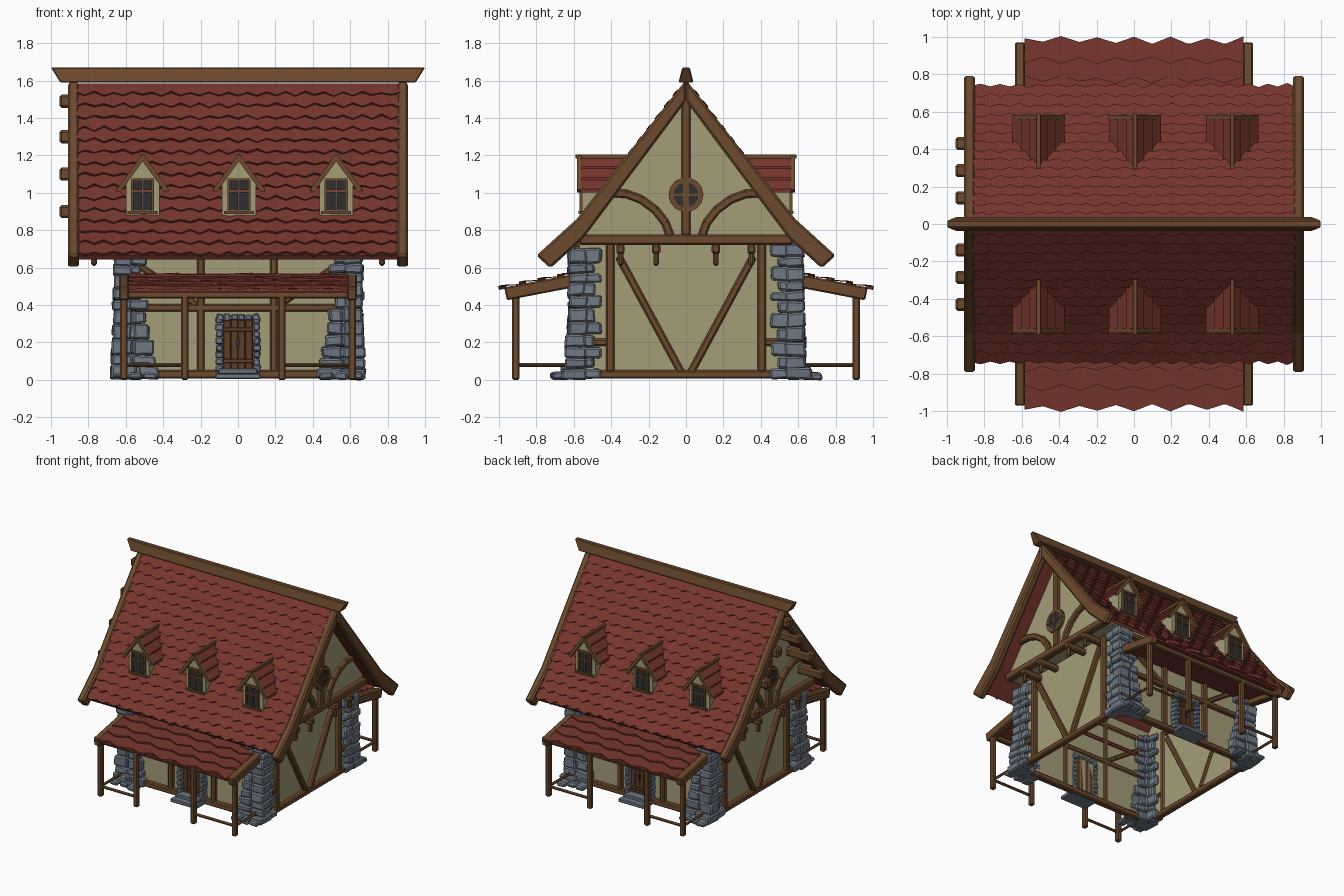
import bpy, bmesh, math, random
from mathutils import Vector, Matrix

if "Cube" in bpy.data.objects:
    bpy.data.objects.remove(bpy.data.objects["Cube"])

random.seed(4)
R = random.uniform


def material(name, rgb):
    m = bpy.data.materials.new(name)
    m.diffuse_color = (*rgb, 1)
    m.use_nodes = True
    m.node_tree.nodes["Principled BSDF"].inputs["Base Color"].default_value = m.diffuse_color
    return m


RED = material("roof_red", (0.18, 0.036, 0.026))
WOOD = material("wood", (0.15, 0.068, 0.027))
DOOR = material("door_wood", (0.11, 0.045, 0.02))
PLASTER = material("plaster", (0.37, 0.34, 0.19))
STONE = material("stone", (0.16, 0.19, 0.23))
DARK = material("glass", (0.025, 0.028, 0.035))


def finish(name, bm, mat, mirror="", bevel=0, recalc=True):
    if recalc:
        bmesh.ops.recalc_face_normals(bm, faces=bm.faces[:])
    me = bpy.data.meshes.new(name)
    bm.to_mesh(me)
    bm.free()
    me.materials.append(mat)
    ob = bpy.data.objects.new(name, me)
    bpy.context.collection.objects.link(ob)
    if bevel:
        b = ob.modifiers.new("bevel", "BEVEL")
        b.width, b.segments, b.limit_method = bevel, 1, "ANGLE"
    if mirror:
        m = ob.modifiers.new("mirror", "MIRROR")
        m.use_axis = ["X" in mirror, "Y" in mirror, False]
        m.use_mirror_merge = False
    return ob


def box(bm, c, s, jitter=0):
    vs = bmesh.ops.create_cube(bm, size=1, matrix=Matrix.Translation(c) @ Matrix.Diagonal((*s, 1)))["verts"]
    for v in vs:
        v.co += Vector((R(-1, 1), R(-1, 1), R(-1, 1))) * jitter
    return vs


def beam(bm, p, q, w, h=None):
    p, q = Vector(p), Vector(q)
    d = q - p
    rot = d.to_track_quat("Z", "Y").to_matrix().to_4x4()
    bmesh.ops.create_cube(bm, size=1, matrix=Matrix.Translation((p + q) / 2) @ rot
                          @ Matrix.Diagonal((w, h or w, d.length, 1)))


def chain(bm, pts, w):
    for p, q in zip(pts, pts[1:]):
        p, q = Vector(p), Vector(q)
        e = (q - p).normalized() * w * 0.2
        beam(bm, p - e, q + e, w)


def prism(bm, pts, a, b, axis="x"):
    at = (lambda p, t: (t, p[0], p[1])) if axis == "x" else (lambda p, t: (p[0], t, p[1]))
    f, g = [[bm.verts.new(at(p, t)) for p in pts] for t in (a, b)]
    bm.faces.new(f)
    bm.faces.new(g[::-1])
    for i in range(len(pts)):
        j = (i + 1) % len(pts)
        bm.faces.new((f[j], f[i], g[i], g[j]))


def tiles(bm, path, half, rows, n, lift, tooth):
    """Overlapping courses with a ragged lower edge, on the -y slope."""
    path = [Vector((0, *p)) for p in path]
    lens = [(b - a).length for a, b in zip(path, path[1:])]
    total = sum(lens)

    def at(s, up):
        for k, l in enumerate(lens):
            if s <= l or k == len(lens) - 1:
                d = (path[k + 1] - path[k]) / l
                return path[k] + d * s + Vector((0, d.z, -d.y)) * up
            s -= l
    for r in range(rows):
        s0, s1 = total * r / rows, total * (r + 1) / rows
        grid = []
        for i in range(n + 1):
            x = -half + 2 * half * i / n
            s = s1 + tooth * (0.5 if (i + r) % 2 else -0.5) + R(-.25, .25) * tooth
            up = lift * R(.8, 1.25)
            X = Vector((x, 0, 0))
            grid.append([bm.verts.new(X + at(max(0, s0 - tooth), 0)),
                         bm.verts.new(X + at(s, up)), bm.verts.new(X + at(s, -.003))])
        for (a, b, c), (a2, b2, c2) in zip(grid, grid[1:]):
            bm.faces.new((b, b2, a2, a))
            bm.faces.new((c, c2, b2, b))


# main roof: deck and tile courses
bm = bmesh.new()
prism(bm, [(0, 1.575), (-.56, .845), (-.725, .665), (-.71, .645), (-.545, .815), (0, 1.53)], -.87, .87)
finish("roof_deck", bm, RED, "Y")
bm = bmesh.new()
tiles(bm, [(0, 1.585), (-.56, .855), (-.73, .67)], .87, 15, 34, .016, .022)
finish("roof_tiles", bm, RED, "Y", recalc=False)

# ridge beam with slanted ends, barge boards, left purlin ends
bm = bmesh.new()
for v in box(bm, (0, 0, 1.63), (2, .08, .08)):
    if v.co.z < 1.63:
        v.co.x *= .95
    else:
        v.co.y *= .5
finish("ridge_beam", bm, WOOD, bevel=.006)
bm = bmesh.new()
prism(bm, [(0, 1.605), (-.585, .86), (-.80, .665), (-.725, .597), (-.55, .755), (0, 1.49)], .85, .91)
finish("barge_boards", bm, WOOD, "XY", .012)
bm = bmesh.new()
for y, z in ((0, 1.49), (-.14, 1.30), (-.285, 1.10), (-.43, .90)):
    beam(bm, (-.7, y, z), (-.955, y, z), .07, .07)
finish("purlin_ends", bm, WOOD, "Y", .012)

# plaster walls (open below) and overhanging gables
bm = bmesh.new()
box(bm, (0, 0, .41), (1.24, 1.14, .78))
bmesh.ops.delete(bm, geom=[f for f in bm.faces if abs(f.normal.z) > .9 or abs(f.calc_center_median().z - .41) > .3],
                 context="FACES_ONLY")
finish("walls", bm, PLASTER)
bm = bmesh.new()
prism(bm, [(-.57, .74), (-.55, .83), (0, 1.54), (.55, .83), (.57, .74)], .62, .74)
finish("gables", bm, PLASTER, "X")

# gable timber frame
bm = bmesh.new()
X, U = .63, .75
beam(bm, (X, -.5, .03), (X, .5, .03), .05, .045)
beam(bm, (U, -.57, .75), (U, .57, .75), .06, .055)
beam(bm, (U, 0, .77), (U, 0, 1.53), .05)
for s in (-1, 1):
    beam(bm, (X, s * .405, .04), (X, s * .405, .73), .045)
    beam(bm, (X, s * .02, .03), (X, s * .36, .66), .045, .04)
    beam(bm, (X, s * .42, .2), (X, s * .54, .2), .04)
    chain(bm, [(U, s * y, z) for y, z in ((.085, .77), (.11, .84), (.165, .91), (.24, .965), (.32, .995), (.42, 1.0))], .045)
    for y in (.16, .35):
        beam(bm, (.6, s * y, .70), (.80, s * y, .70), .045, .05)
        beam(bm, (.77, s * y, .61), (.77, s * y, .70), .03)
finish("gable_timbers", bm, WOOD, "X", .009)

# round gable window
bm = bmesh.new()
ring = [(.765, .08 * math.cos(a), .99 + .08 * math.sin(a)) for a in [k * math.tau / 14 for k in range(15)]]
chain(bm, ring, .026)
beam(bm, (.775, -.08, .99), (.775, .08, .99), .014)
beam(bm, (.775, 0, .91), (.775, 0, 1.07), .014)
finish("round_window_frame", bm, WOOD, "X")
bm = bmesh.new()
bmesh.ops.create_cone(bm, cap_ends=True, segments=14, radius1=.08, radius2=.08, depth=.03,
                      matrix=Matrix.Translation((.76, 0, .99)) @ Matrix.Rotation(math.pi / 2, 4, "Y"))
finish("round_window_glass", bm, DARK, "X")

# front and back timber frame
bm = bmesh.new()
Y = -.58
beam(bm, (-.6, Y, .03), (.6, Y, .03), .05, .045)
beam(bm, (-.6, Y, .385), (.6, Y, .385), .04)
beam(bm, (-.6, Y, .70), (.6, Y, .70), .04)
for x in (-.2, .19):
    beam(bm, (x, Y, .04), (x, Y, .78), .04)
for s in (-1, 1):
    beam(bm, (s * .57, Y, .64), (s * .22, Y, .40), .035)
finish("wall_timbers", bm, WOOD, "Y", .008)

# porch: posts, rails, rafters, lean-to roof
bm = bmesh.new()
xs = (-.61, -.285, .235, .61)
for x in xs:
    beam(bm, (x, -.91, 0), (x, -.91, .47), .04)
for a, b in ((0, 1), (2, 3)):
    beam(bm, (xs[a], -.91, .08), (xs[b], -.91, .08), .022)
for s in (-1, 1):
    beam(bm, (s * .61, -.91, .08), (s * .61, -.57, .08), .022)
    beam(bm, (s * .61, -.55, .54), (s * .61, -.965, .46), .055, .07)
beam(bm, (-.61, -.91, .455), (.61, -.91, .455), .04)
finish("porch_frame", bm, WOOD, "Y", .008)
bm = bmesh.new()
prism(bm, [(-.56, .565), (-.965, .485), (-.965, .47), (-.56, .545)], -.585, .585)
finish("porch_roof_deck", bm, RED, "Y")
bm = bmesh.new()
tiles(bm, [(-.56, .57), (-.98, .488)], .585, 4, 12, .016, .03)
finish("porch_tiles", bm, RED, "Y", recalc=False)

# dormers
wall, roof, trim, glass = [bmesh.new() for _ in range(4)]
for cx in (-.51, .005, .525):
    prism(wall, [(cx + x, z) for x, z in ((-.09, .865), (.09, .865), (.09, 1.05), (0, 1.18), (-.09, 1.05))], -.555, -.3, "y")
    box(glass, (cx, -.555, .985), (.105, .012, .16))
    for x in (-.055, 0, .055):
        beam(trim, (cx + x, -.563, .9), (cx + x, -.563, 1.07), .014)
    for z, w in ((.895, .08), (1.01, .055), (1.07, .06)):
        beam(trim, (cx - w, -.565, z), (cx + w, -.565, z), .018, .014)
    beam(trim, (cx, -.59, 1.195), (cx, -.29, 1.195), .02)
    for s in (-1, 1):
        beam(trim, (cx, -.57, 1.19), (cx + s * .13, -.57, 1.01), .025)
        for k in range(3):
            t0, t1 = k / 3, (k + 1) / 3 + .02
            low, high = 1.195 - .18 * t1, 1.195 - .18 * t0
            quad = [(s * .13 * t0, -.565, high), (s * .13 * t0, -.29 - .13 * t0, high),
                    (s * .137 * t1, -.29 - .13 * t1, low + .01), (s * .137 * t1, -.565, low + .01)]
            top = [roof.verts.new((cx + x, y, z)) for x, y, z in quad]
            bot = [roof.verts.new((cx + x, y, z - .02)) for x, y, z in quad]
            roof.faces.new(top)
            roof.faces.new(bot[::-1])
            for i in range(4):
                roof.faces.new((top[i], bot[i], bot[(i + 1) % 4], top[(i + 1) % 4]))
finish("dormer_walls", wall, PLASTER, "Y")
finish("dormer_roofs", roof, RED, "Y")
finish("dormer_trim", trim, WOOD, "Y")
finish("dormer_glass", glass, DARK, "Y")

# doors: planks, bands, handle, stone surround and steps
bm = bmesh.new()
for k in range(4):
    box(bm, (-.06 + .04 * k, -.585, .185), (.038, .03, .28))
for z in (.1, .27):
    box(bm, (0, -.603, z), (.16, .012, .022))
finish("doors", bm, DOOR, "Y", .003)
bm = bmesh.new()
box(bm, (.0, -.607, .2), (.014, .015, .05))
finish("door_handles", bm, DARK, "Y")
bm = bmesh.new()
for s in (-1, 1):
    for k in range(8):
        box(bm, (s * .1, -.595, .06 + .037 * k), (R(.034, .044), .07, .035), .003)
for k in range(6):
    box(bm, (-.095 + .038 * k, -.595, .335), (.036, .07, R(.03, .042)), .003)
box(bm, (0, -.615, .045), (.21, .10, .03))
box(bm, (0, -.64, .02), (.24, .14, .03))
finish("door_stones", bm, STONE, "Y", .006)

# stone corner piers, wider at the foot
bm = bmesh.new()
for sx in (-1, 1):
    for sy in (-1, 1):
        z, k = .005, 0
        while z < .70:
            h = R(.05, .085)
            out = .035 if z < .04 else (.012 if z < .2 else 0)
            a, b = (.13, .09) if k % 2 else (.09, .13)
            box(bm, (sx * (.61 + R(0, .012)), sy * (.575 + out * .6 + R(0, .01)), z + h / 2),
                (.10 + out, .10 + out, h), .007)
            box(bm, (sx * (.60 - a / 2), sy * .585, z + h / 2), (a * .8, .07 + out, h * .95), .007)
            box(bm, (sx * .625, sy * (.57 - b / 2), z + h / 2), (.07 + out, b * .8, h * .95), .007)
            if z < .32:
                w = .11 * (1 - z / .45)
                box(bm, (sx * (.545 - w / 2), sy * .60, z + h / 2), (w + .03, .07, h * .95), .007)
            z += h
            k += 1
        for x in (.47, .55, .63):
            box(bm, (sx * x, sy * (.67 + R(-.01, .015)), .022), (.075, .09, R(.03, .045)), .006)
finish("corner_stones", bm, STONE, bevel=.01)
